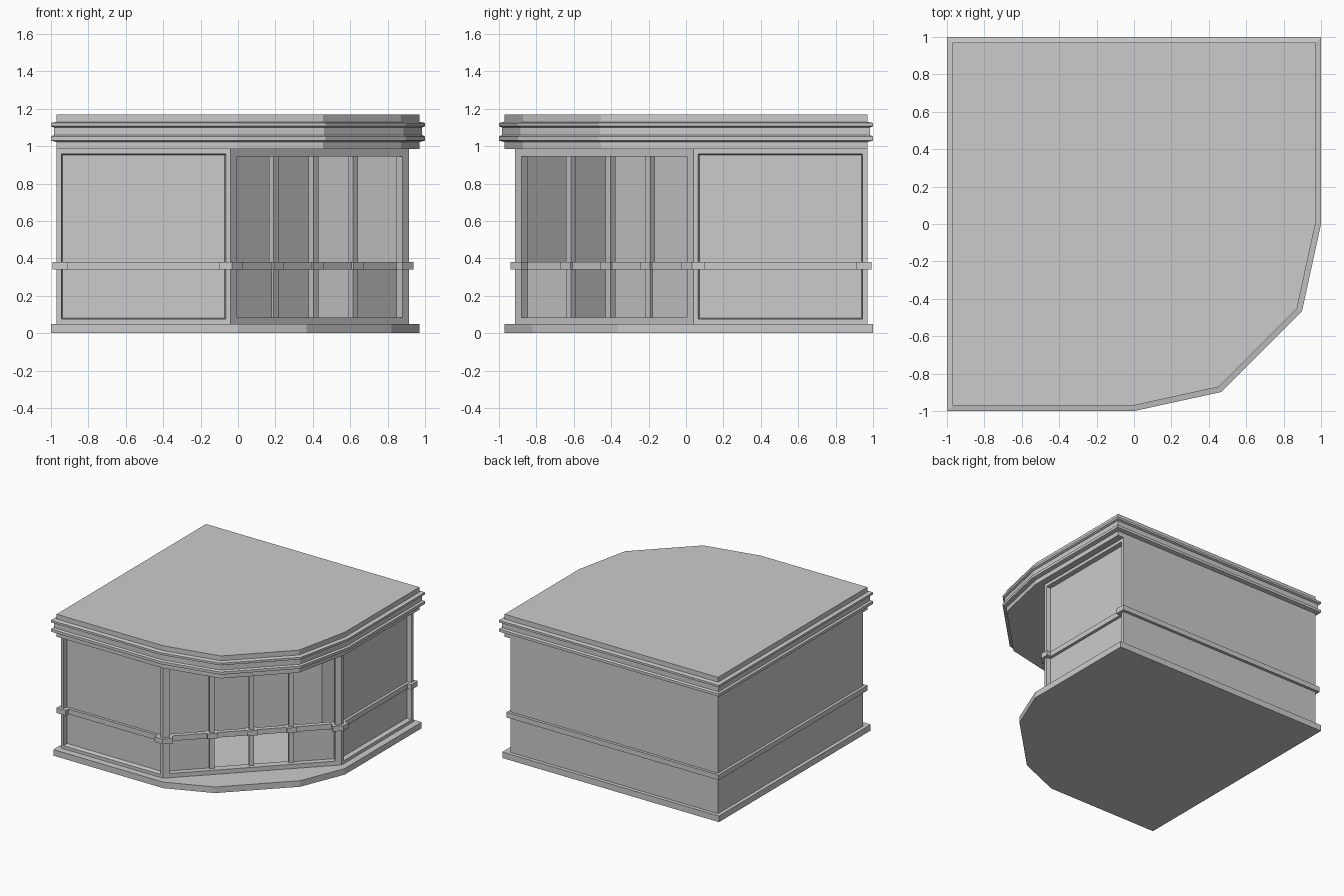
import bpy, bmesh
from math import sin, cos, pi
from mathutils import Vector

if "Cube" in bpy.data.objects:
    bpy.data.objects.remove(bpy.data.objects["Cube"])


def finish(name, bm):
    bmesh.ops.recalc_face_normals(bm, faces=bm.faces[:])
    me = bpy.data.meshes.new(name)
    bm.to_mesh(me)
    bm.free()
    ob = bpy.data.objects.new(name, me)
    bpy.context.collection.objects.link(ob)
    return ob


def loft(rings):
    """Stack of (outline, z) rings with capped ends; returns bmesh and side faces."""
    bm = bmesh.new()
    vs = [[bm.verts.new((x, y, z)) for x, y in pts] for pts, z in rings]
    n = len(vs[0])
    sides = []
    for a, b in zip(vs, vs[1:]):
        for i in range(n):
            j = (i + 1) % n
            sides.append(bm.faces.new((a[i], a[j], b[j], b[i])))
    bm.faces.new(vs[0][::-1])
    bm.faces.new(vs[-1])
    bm.normal_update()
    return bm, sides


class Side:
    """Wall frame: s runs along the wall, d runs inward."""
    def __init__(self, x, y, angle):
        self.o = Vector((x, y))
        self.u = Vector((cos(angle), sin(angle)))
        self.v = Vector((-sin(angle), cos(angle)))

    def at(self, s, d):
        return tuple(self.o + self.u * s + self.v * d)

    def box(self, name, s0, s1, d0, d1, z0, z1):
        pts = [self.at(s0, d0), self.at(s1, d0), self.at(s1, d1), self.at(s0, d1)]
        return finish(name, loft([(pts, z0), (pts, z1)])[0])


W, B = 0.915, 0.97          # street wall plane, rear wall plane
FLOOR, CEIL = 0.05, 0.985
front = Side(-B, -W, 0)
entry = Side(-0.04, -W, pi / 4)
right = Side(W, 0.04, pi / 2)
back = Side(W, B, pi)
left = Side(-B, B, 3 * pi / 2)
L = (W + 0.04) * 2 ** 0.5   # length of the diagonal entry
J = 0.05                    # entry jamb width

# Base slab
base = [(-1, -0.97), (0, -0.97), (0.365, -0.82), (0.82, -0.365), (0.97, 0), (0.97, 1), (-1, 1)]
finish("base_slab", loft([(base, 0), (base, FLOOR)])[0])

# Wall body with a recessed diagonal vestibule
walls = [(-B, -W), (-0.04, -W), entry.at(J, 0), entry.at(J, 0.045),
         entry.at(J - 0.02, 0.045), entry.at(J - 0.02, 0.68),
         entry.at(L - J + 0.02, 0.68), entry.at(L - J + 0.02, 0.045),
         entry.at(L - J, 0.045), entry.at(L - J, 0), (W, 0.04), (W, B), (-B, B)]
bm, sides = loft([(walls, FLOOR), (walls, CEIL)])
windows = [sides[0], sides[10]]
# Sunken window panels on the two street walls
bmesh.ops.inset_individual(bm, faces=windows, thickness=0.036, depth=0)
bmesh.ops.inset_individual(bm, faces=windows, thickness=0.01, depth=-0.035)
finish("wall_body", bm)

# Entry frame
entry.box("entry_sill", J, L - J, 0, 0.06, FLOOR, 0.085)
entry.box("entry_lintel", J, L - J, 0, 0.06, 0.945, CEIL)
mullions = [L / 2 + k * 0.30 for k in (-1, 0, 1)]
for s in mullions:
    entry.box("entry_mullion", s - 0.019, s + 0.019, 0.03, 0.067, 0.08, 0.95)
entry.box("entry_lower_panel", J, mullions[0], 0.045, 0.06, 0.08, 0.36)
entry.box("entry_lower_panel", mullions[2], L - J, 0.045, 0.06, 0.08, 0.36)

# Middle rail around the building
R0, R1, P = 0.34, 0.382, 0.023
for side in (front, right):
    n = B - 0.04
    side.box("window_rail", 0.03, n - 0.03, 0.035 - P, 0.05, R0, R1)
    a = P if side is front else 0.01
    b = 0.01 if side is front else P
    side.box("pier_rail", -a, 0.06, -P, 0.045, R0, R1)
    side.box("pier_rail", n - 0.06, n + b, -P, 0.045, R0, R1)
back.box("back_rail", -P, W + B + P, -P, 0.01, R0, R1)
left.box("left_rail", -P, W + B + P, -P, 0.01, R0, R1)
entry.box("entry_rail", J, L - J, 0.022, 0.06, R0, R1)
entry.box("entry_pier_rail", -0.01, J + 0.022, -P, 0.045, R0, R1)
entry.box("entry_pier_rail", L - J - 0.022, L + 0.01, -P, 0.045, R0, R1)
for s in mullions:
    entry.box("mullion_rail", s - 0.038, s + 0.038, 0.008, 0.075, R0, R1)


# Roof and moulded cornice
def roof_outline(o):
    return [(-o, -o), (0, -o), (0.468 * o, -0.898 * o), (0.898 * o, -0.468 * o),
            (o, 0), (o, o), (-o, o)]


profile = [(0.97, CEIL), (0.97, 1.022), (1, 1.03), (1, 1.052), (0.985, 1.06),
           (0.985, 1.10), (1, 1.107), (1, 1.124), (0.97, 1.13), (0.97, 1.17)]
finish("roof_cornice", loft([(roof_outline(o), z) for o, z in profile])[0])
